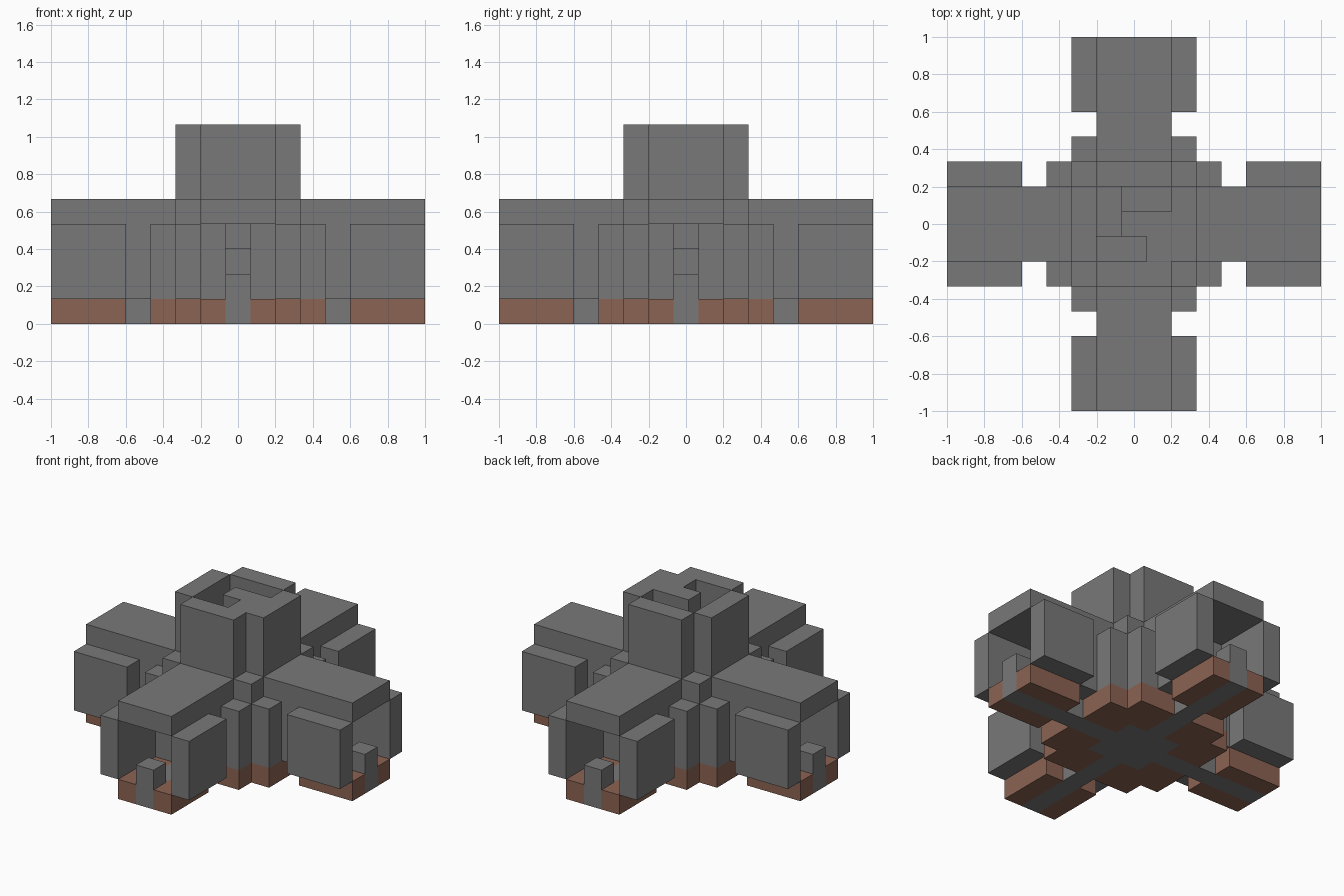
import bpy, bmesh
from math import pi
from mathutils import Matrix

cube = bpy.data.objects.get("Cube")
if cube:
    bpy.data.objects.remove(cube, do_unlink=True)

U = 2 / 15  # edge of one block


def material(name, color):
    m = bpy.data.materials.new(name)
    m.use_nodes = True
    m.diffuse_color = color
    m.node_tree.nodes["Principled BSDF"].inputs["Base Color"].default_value = color
    return m


STONE = material("grey stone", (0.19, 0.19, 0.19, 1))
WOOD = material("brown wood", (0.26, 0.125, 0.085, 1))


def part(name, mat, boxes, turns=4):
    """Boxes given as (x0, x1, y0, y1, z0, z1) in blocks, repeated by quarter turns."""
    bm = bmesh.new()
    for k in range(turns):
        turn = Matrix.Rotation(k * pi / 2, 4, 'Z')
        for x0, x1, y0, y1, z0, z1 in boxes:
            centre = Matrix.Translation(((x0 + x1) / 2, (y0 + y1) / 2, (z0 + z1) / 2))
            size = Matrix.Diagonal((x1 - x0, y1 - y0, z1 - z0, 1))
            bmesh.ops.create_cube(bm, size=1, matrix=Matrix.Scale(U, 4) @ turn @ centre @ size)
    mesh = bpy.data.meshes.new(name)
    bm.to_mesh(mesh)
    bm.free()
    mesh.materials.append(mat)
    obj = bpy.data.objects.new(name, mesh)
    bpy.context.collection.objects.link(obj)
    return obj


def both(x0, x1, *rest):
    """A box and its mirror image across x = 0."""
    return [(x0, x1, *rest), (-x1, -x0, *rest)]


# Ground level: crossing paths and wooden floors
part("hub_floor", STONE, [(-1.5, 1.5, -1.5, 1.5, 0, 1)], 1)
part("paths", STONE, [(-.5, .5, -7.5, -1.5, 0, 1)])
part("wing_floors", WOOD, both(.5, 1.5, -7.5, -4.5, 0, 1))
part("core_floors", WOOD, [(.5, 2.5, -3.5, -1.5, 0, 1),
                           (1.5, 3.5, -1.5, -.5, 0, 1),
                           (2.5, 3.5, -2.5, -1.5, 0, 1)])

# Wings: entrance posts, side walls, inner walls with doorways
part("entrance_posts", STONE, [(-.5, .5, -7.5, -6.5, 1, 2)])
part("wing_walls", STONE, both(1.5, 2.5, -7.5, -4.5, 1, 4))
part("inner_walls", STONE, both(.5, 1.5, -4.5, -3.5, 1, 4))
part("core_walls", STONE, [(.5, 2.5, -3.5, -1.5, 1, 4),
                           (1.5, 3.5, -1.5, -.5, 1, 4),
                           (2.5, 3.5, -2.5, -1.5, 1, 4)])
part("door_lintels", STONE, [(-.5, .5, -2.5, -1.5, 3, 4)])

# Roof cross with corner blocks, and the tower above
part("wing_roofs", STONE, [(-1.5, 1.5, -7.5, -1.5, 4, 5)])
part("roof_corners", STONE, [(1.5, 2.5, -2.5, -1.5, 4, 5)])
part("tower_walls", STONE, [(-1.5, 1.5, -2.5, -1.5, 5, 8)])

# Winding stair around a central pillar
part("stair_pillar", STONE, [(-.5, .5, -.5, .5, 1, 8)], 1)
treads = [(.5, 1.5, -1.5, .5), (-.5, 1.5, .5, 1.5),
          (-1.5, -.5, -.5, 1.5), (-1.5, .5, -1.5, -.5)]
part("stair_treads", STONE, [(*treads[i % 4], 7 - i, 8 - i) for i in range(7)], 1)
